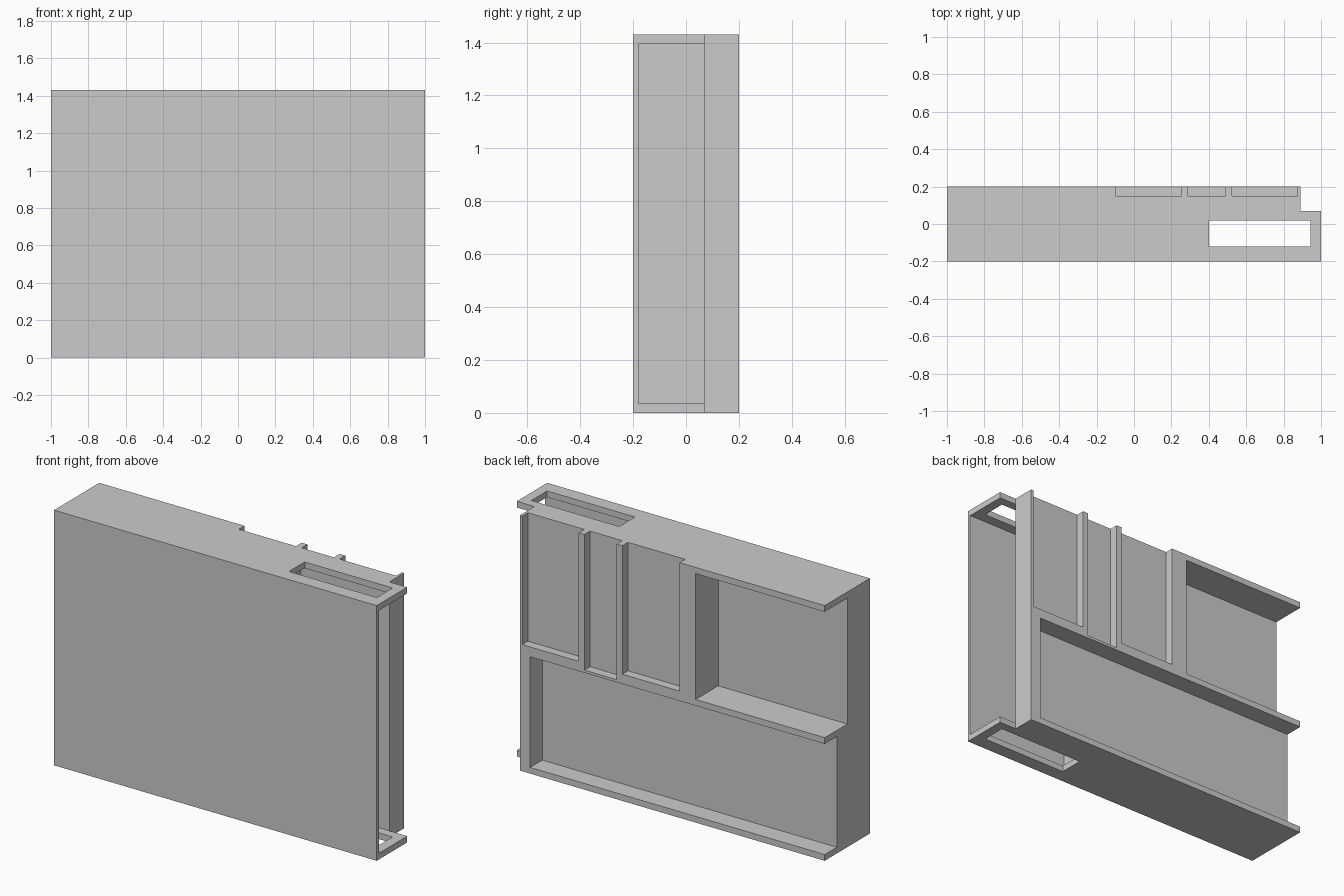
import bpy
import bmesh
from mathutils import Vector

if "Cube" in bpy.data.objects:
    bpy.data.objects.remove(bpy.data.objects["Cube"], do_unlink=True)

HEIGHT = 1.43
PLATE = 0.035   # thickness of top, bottom and shelf
OUT = 0.1       # how far cutters overshoot an open side

grey = bpy.data.materials.new("plain_grey")
grey.use_nodes = True
colour = (0.6, 0.6, 0.6, 1)
grey.diffuse_color = colour
grey.node_tree.nodes["Principled BSDF"].inputs["Base Color"].default_value = colour


def prism(name, outline, z0, z1):
    """Extrude a flat outline from z0 up to z1."""
    bm = bmesh.new()
    base = bm.faces.new([bm.verts.new((x, y, z0)) for x, y in outline])
    top = bmesh.ops.extrude_face_region(bm, geom=[base])["geom"]
    verts = [v for v in top if isinstance(v, bmesh.types.BMVert)]
    bmesh.ops.translate(bm, verts=verts, vec=Vector((0, 0, z1 - z0)))
    bmesh.ops.recalc_face_normals(bm, faces=bm.faces)
    mesh = bpy.data.meshes.new(name)
    bm.to_mesh(mesh)
    bm.free()
    mesh.materials.append(grey)
    obj = bpy.data.objects.new(name, mesh)
    bpy.context.collection.objects.link(obj)
    return obj


def carve(body, name, xs, ys, zs):
    """Cut a box-shaped recess out of the body."""
    (x0, x1), (y0, y1) = xs, ys
    cutter = prism(name, [(x0, y0), (x1, y0), (x1, y1), (x0, y1)], *zs)
    cutter.hide_render = True
    mod = body.modifiers.new(name, "BOOLEAN")
    mod.operation = "DIFFERENCE"
    mod.solver = "EXACT"
    mod.object = cutter
    bpy.context.view_layer.objects.active = body
    bpy.ops.object.modifier_apply(modifier=name)
    bpy.data.objects.remove(cutter, do_unlink=True)


# Solid body with a stepped corner at the back left
body = prism("wall_panel_body",
             [(-1, -0.2), (1, -0.2), (1, 0.07), (0.89, 0.07), (0.89, 0.2), (-1, 0.2)],
             0, HEIGHT)

back = 0.2 + OUT
side = -1 - OUT
# Two shelf bays, open to the back and to the right end
carve(body, "upper_bay", (side, -0.2), (0, back), (0.69, HEIGHT - PLATE))
carve(body, "lower_bay", (side, 0.826), (0.093, back), (PLATE, 0.655))

# Three shallow pockets, open to the back and the top
for i, (x0, x1, floor) in enumerate([(-0.1, 0.255, 0.71), (0.29, 0.49, 0.67), (0.525, 0.875, 0.71)]):
    carve(body, f"pocket_{i}", (x0, x1), (0.15, back), (floor, HEIGHT + OUT))

# Hollow behind the front skin, open to the left end
carve(body, "side_hollow", (0.34, 1 + OUT), (-0.18, 0.07), (PLATE, HEIGHT - PLATE))

# Slot passing through the top and bottom plates
carve(body, "plate_slot", (0.4, 0.945), (-0.12, 0.02), (-OUT, HEIGHT + OUT))
